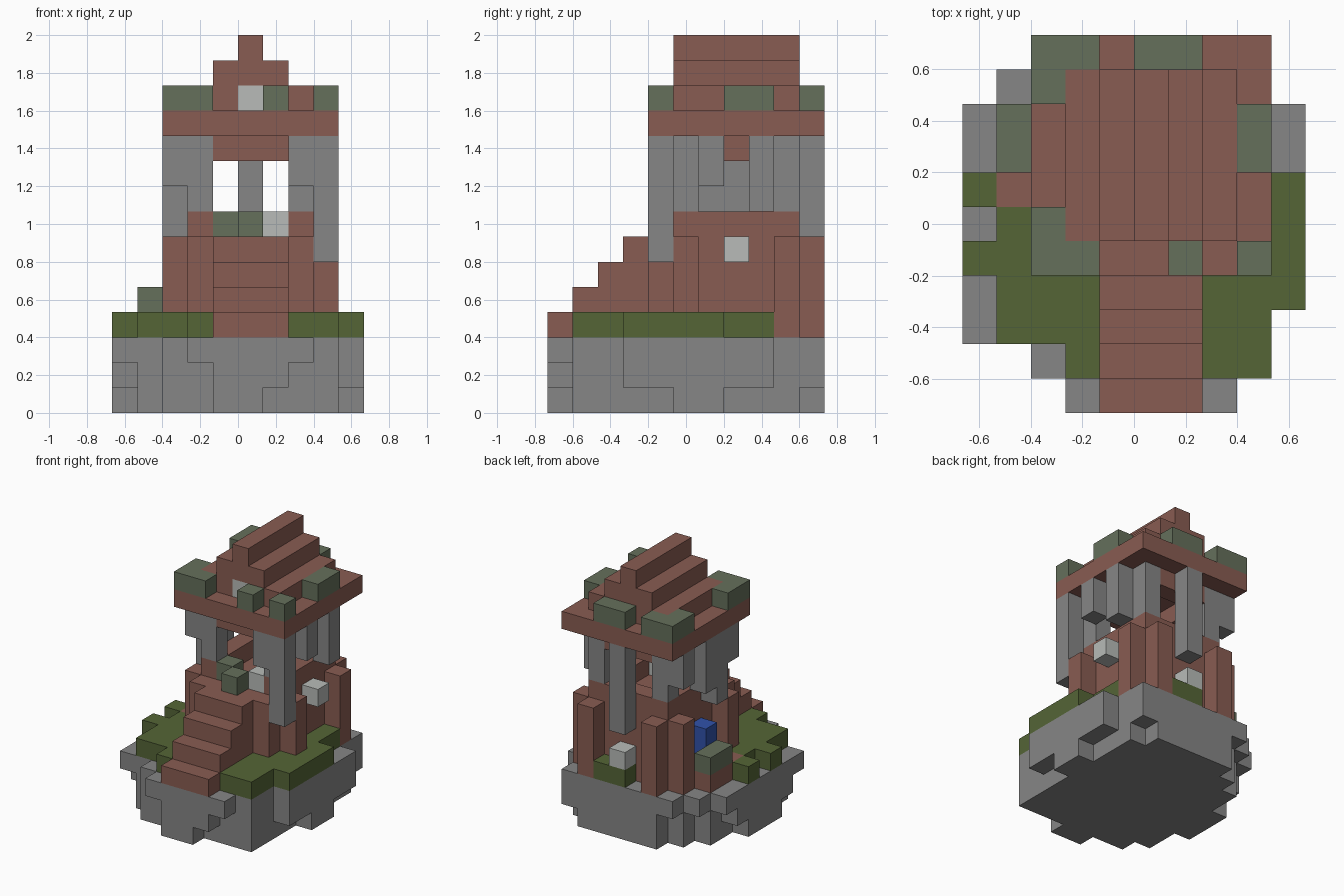
import bpy
import bmesh
from mathutils import Vector

cube = bpy.data.objects.get("Cube")
if cube:
    bpy.data.objects.remove(cube, do_unlink=True)

UNIT = 2 / 15
CENTRE = Vector((5, 5.5, 0))
blocks = {}  # grid cell -> part name
part_colour = {}


def make_material(name, rgb):
    mat = bpy.data.materials.new(name)
    mat.use_nodes = True
    colour = (*rgb, 1)
    mat.diffuse_color = colour
    mat.node_tree.nodes["Principled BSDF"].inputs["Base Color"].default_value = colour
    return mat


STONE = make_material("grey stone", (.24, .24, .24))
BRICK = make_material("red brick", (.25, .107, .084))
GRASS = make_material("green grass", (.09, .13, .037))
MOSS = make_material("dull moss", (.13, .16, .105))
LAMP = make_material("pale lamp", (.48, .5, .48))
BLUE = make_material("blue door", (.03, .085, .4))


def span(value):
    """A single cell or an inclusive first-last pair."""
    first, last = value if isinstance(value, tuple) else (value, value)
    return range(first, last + 1)


def fill(part, colour, x, y, z):
    """Fill a box of grid cells with one part; later parts replace earlier ones."""
    part_colour[part] = colour
    for i in span(x):
        for j in span(y):
            for k in span(z):
                blocks[i, j, k] = part


def ring(part, colour, x, y, z):
    """Fill the four walls of a box of cells."""
    for side in x:
        fill(part, colour, side, y, z)
    for side in y:
        fill(part, colour, x, side, z)


# Rocky island, narrowing towards its underside
def rock(x, y, z):
    fill("rock_base", STONE, x, y, z)


rock((2, 8), (1, 9), (0, 2))
rock((1, 1), (2, 8), (0, 2))
rock((1, 1), 9, 2)
rock((3, 7), 10, 0)
rock((3, 8), 10, (1, 2))
rock(2, 10, 2)
rock((3, 7), 0, 2)
rock((4, 6), 0, 1)
rock((4, 5), 0, 0)
rock(0, (2, 8), 2)
rock(0, (3, 7), 1)
rock(0, (4, 6), 0)
rock(9, (3, 8), (1, 2))
rock(9, (5, 6), 0)


# Grass layer
def lawn(x, y):
    fill("grass_layer", GRASS, x, y, 3)


lawn((3, 8), 1)
lawn((1, 8), (2, 6))
lawn(2, (7, 8))
lawn(8, (7, 8))
lawn(9, (3, 6))
lawn(0, 4)
lawn(0, 6)
lawn((5, 6), 10)

# Brick tower body, corner buttresses and parapet
fill("tower_body", BRICK, (3, 7), (5, 9), (3, 6))
for near, far in ((2, 3), (8, 7)):
    for x, y in ((near, 5), (far, 4), (near, 9), (far, 10)):
        fill("buttresses", BRICK, x, y, (3, 6))
for wall in (3, 7):
    fill("parapet", BRICK, wall, (5, 9), 7)
fill("parapet", BRICK, (3, 7), 9, 7)

# Front stairs up to the landing
for step in range(4):
    fill("stairs", BRICK, (4, 6), step, (3, 3 + step))
fill("stairs", BRICK, (4, 6), 4, (3, 6))

# Side door with its doorstep
fill("doorstep", BRICK, 1, (6, 8), 3)
fill("side_door", BLUE, 2, 7, (4, 5))

# Brick beams under the roof
ring("roof_beams", BRICK, (3, 7), (5, 9), 10)


# Stone pillars hanging from the roof, each from its lowest cell up
def pillar(x, y, bottom):
    fill("stone_pillars", STONE, x, y, (bottom, 10))


for x in (3, 7):
    for y in (5, 9):
        pillar(x, y, 8)
for x, y in ((8, 4), (5, 10)):
    pillar(x, y, 6)
for x, y in ((7, 4), (8, 6), (2, 5), (2, 9)):
    pillar(x, y, 9)
for x, y in ((8, 8), (2, 7)):
    pillar(x, y, 8)
pillar(2, 6, 7)

# Stepped roof
fill("roof_slab", BRICK, (2, 8), (4, 10), 11)
for tier in range(3):
    fill("roof_ridge", BRICK, (3 + tier, 7 - tier), (5, 9), 12 + tier)

# Moss clumps on the roof edge, landing and doorstep
for x, y in (((2, 3), 4), (2, 5), (6, 4), (8, 4), (8, (7, 8)),
             (2, (9, 10)), (3, 10), ((5, 6), 10)):
    fill("roof_moss", MOSS, x, y, 12)
fill("landing_moss", MOSS, 5, 4, 7)
fill("landing_moss", MOSS, 4, 5, 7)
fill("doorstep_moss", MOSS, 1, (7, 8), 4)

# Pale lamps
fill("gable_lamp", LAMP, 5, 5, 12)
fill("landing_lamp", LAMP, 6, 5, 7)
fill("side_lamp", LAMP, 8, 7, 6)
fill("back_lamp", LAMP, 5, 10, 4)


def build(part):
    """Skin the outer faces of one part and merge flat regions."""
    bm = bmesh.new()
    for cell, owner in blocks.items():
        if owner != part:
            continue
        middle = Vector(cell) + Vector((.5, .5, .5))
        for axis in range(3):
            for sign in (-1, 1):
                normal = Vector()
                normal[axis] = sign
                if tuple(int(c + n) for c, n in zip(cell, normal)) in blocks:
                    continue
                u = Vector()
                u[(axis + 1) % 3] = .5
                v = normal.cross(u)
                corners = (-u - v, u - v, u + v, v - u)
                bm.faces.new([bm.verts.new((middle + normal / 2 + c - CENTRE) * UNIT)
                              for c in corners])
    bmesh.ops.remove_doubles(bm, verts=bm.verts, dist=UNIT / 100)
    bmesh.ops.dissolve_limit(bm, angle_limit=.01, verts=bm.verts, edges=bm.edges)
    mesh = bpy.data.meshes.new(part)
    bm.to_mesh(mesh)
    bm.free()
    mesh.materials.append(part_colour[part])
    bpy.context.scene.collection.objects.link(bpy.data.objects.new(part, mesh))


for part in part_colour:
    build(part)
